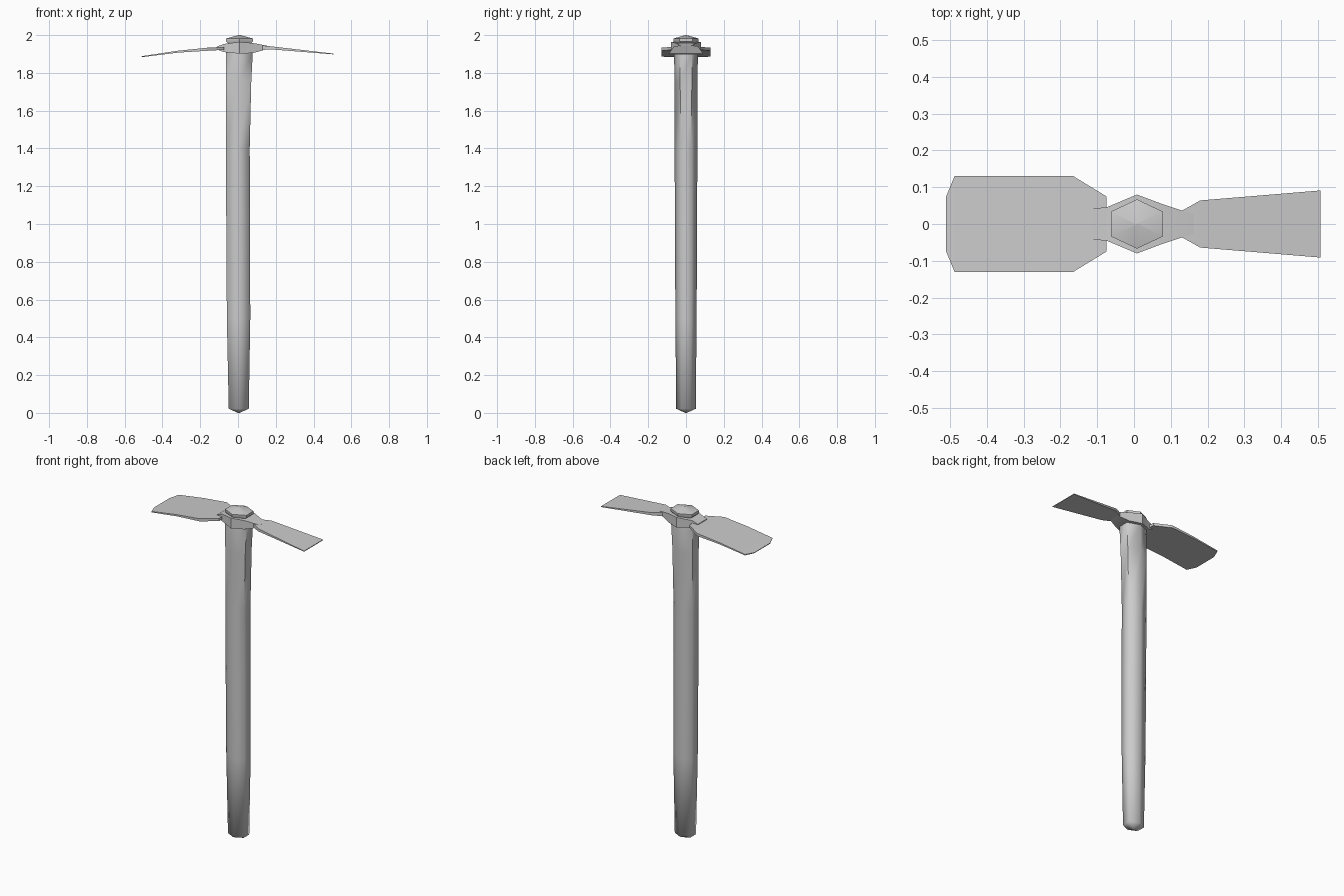
import bpy
import bmesh
from math import cos, sin, pi, radians

cube = bpy.data.objects.get("Cube")
if cube:
    bpy.data.objects.remove(cube, do_unlink=True)

grey = bpy.data.materials.new("plain grey")
grey.use_nodes = True
colour = (0.6, 0.6, 0.6, 1)
grey.diffuse_color = colour
grey.node_tree.nodes["Principled BSDF"].inputs["Base Color"].default_value = colour


def loft(name, rings, smooth_angle):
    """Skin a row of matching point rings and close both ends."""
    bm = bmesh.new()
    rows = [[bm.verts.new(p) for p in ring] for ring in rings]
    n = len(rows[0])
    for a, b in zip(rows, rows[1:]):
        for i in range(n):
            j = (i + 1) % n
            bm.faces.new((a[i], a[j], b[j], b[i]))
    bm.faces.new(rows[0])
    bm.faces.new(rows[-1])
    bmesh.ops.remove_doubles(bm, verts=bm.verts, dist=0.0001)
    bmesh.ops.recalc_face_normals(bm, faces=bm.faces)
    mesh = bpy.data.meshes.new(name)
    bm.to_mesh(mesh)
    bm.free()
    mesh.materials.append(grey)
    obj = bpy.data.objects.new(name, mesh)
    bpy.context.collection.objects.link(obj)
    bpy.ops.object.select_all(action='DESELECT')
    obj.select_set(True)
    bpy.context.view_layer.objects.active = obj
    bpy.ops.object.shade_smooth_by_angle(angle=radians(smooth_angle))
    return obj


def hexagon(z, cx, hx, hy):
    """Six-sided ring with flat sides to the left and right."""
    rx = hx / cos(pi / 6)
    return [(cx + rx * cos(pi / 6 + k * pi / 3), hy * sin(pi / 6 + k * pi / 3), z)
            for k in range(6)]


def slab(x, half, low, high):
    """Rectangular ring across the head."""
    return [(x, -half, low), (x, half, low), (x, half, high), (x, -half, high)]


# Handle: height, centre x, half width, half depth
handle = [(0.0, 0.004, 0.004, 0.004), (0.022, 0.004, 0.053, 0.052),
          (0.5, 0.003, 0.062, 0.056), (1.0, 0.001, 0.063, 0.059),
          (1.4, -0.001, 0.063, 0.06), (1.75, 0.003, 0.067, 0.061),
          (1.905, 0.007, 0.071, 0.063), (1.955, 0.008, 0.058, 0.056)]
loft("handle", [hexagon(*row) for row in handle], 65)

# Domed cap on top of the handle
cap = [(1.95, 0.008, 0.055, 0.054), (1.966, 0.008, 0.071, 0.067),
       (1.982, 0.008, 0.071, 0.067), (2.0, 0.008, 0.004, 0.004)]
loft("handle_cap", [hexagon(*row) for row in cap], 40)

# Collar around the handle: x, half depth, low z, high z
collar = [(-0.11, 0.043, 1.924, 1.94), (-0.075, 0.045, 1.91, 1.953),
          (0.008, 0.08, 1.902, 1.964), (0.08, 0.053, 1.905, 1.958),
          (0.163, 0.026, 1.928, 1.942)]
loft("head_collar", [slab(*row) for row in collar], 25)

# Broad blade
broad = [(-0.51, 0.075, 1.884, 1.888), (-0.487, 0.131, 1.886, 1.892),
         (-0.32, 0.131, 1.907, 1.917), (-0.165, 0.13, 1.917, 1.933),
         (-0.075, 0.075, 1.922, 1.938), (-0.074, 0.04, 1.922, 1.938),
         (-0.03, 0.04, 1.922, 1.938)]
loft("broad_blade", [slab(*row) for row in broad], 30)

# Narrow blade
narrow = [(0.07, 0.022, 1.922, 1.945), (0.13, 0.036, 1.922, 1.945),
          (0.18, 0.064, 1.924, 1.94), (0.506, 0.091, 1.898, 1.902)]
loft("narrow_blade", [slab(*row) for row in narrow], 30)
